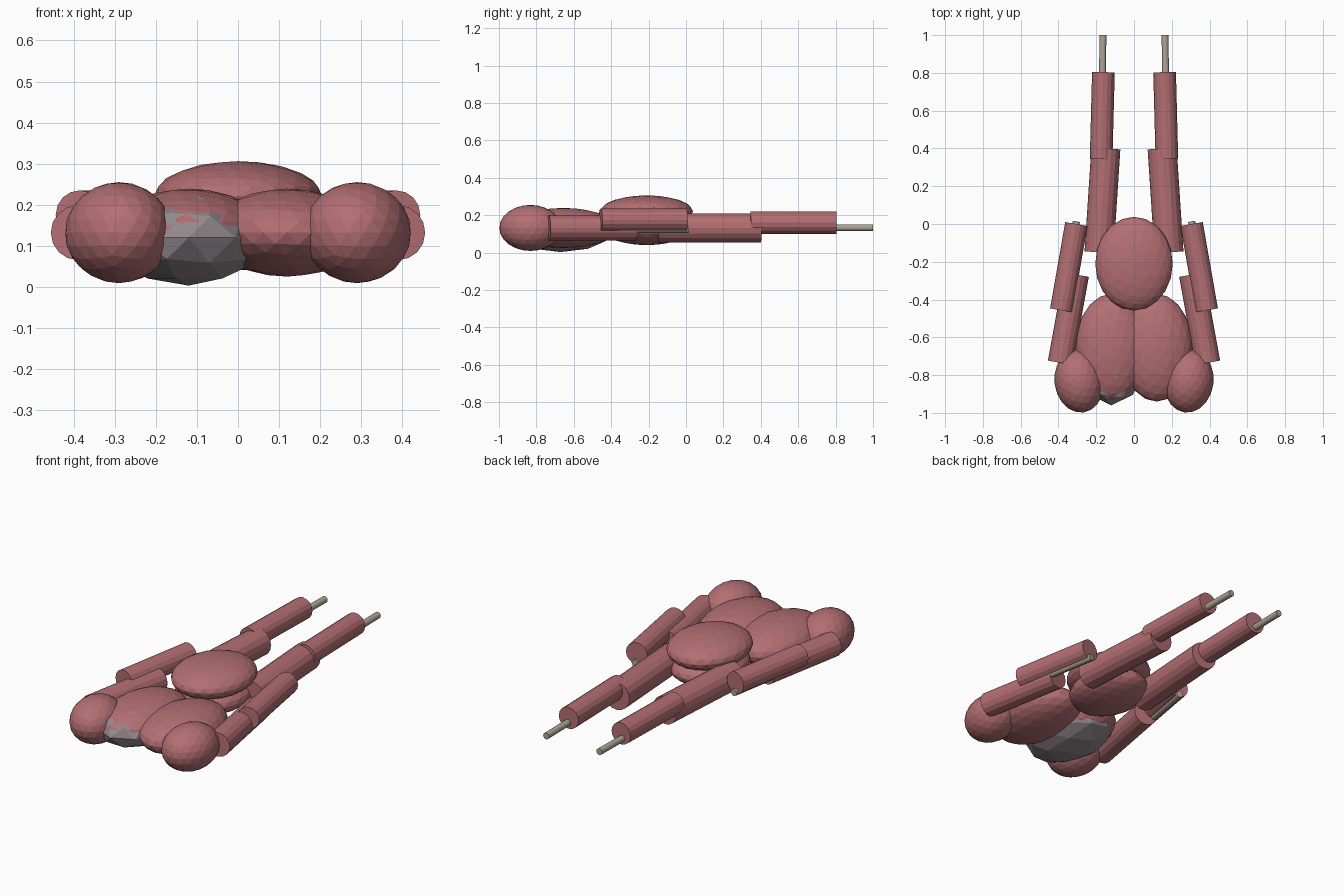
import bpy, math
from mathutils import Vector

if "Cube" in bpy.data.objects:
    bpy.data.objects.remove(bpy.data.objects["Cube"])


def material(name, rgb):
    m = bpy.data.materials.new(name)
    m.diffuse_color = (*rgb, 1.0)
    m.use_nodes = True
    m.node_tree.nodes["Principled BSDF"].inputs["Base Color"].default_value = m.diffuse_color
    return m


RED = material("muscle red", (0.45, 0.158, 0.17))
GREY = material("rib grey", (0.30, 0.255, 0.27))
BONE = material("bone beige", (0.42, 0.38, 0.30))


def ellipsoid(name, centre, radii, mat, detail=3, turn=0.0):
    """Flat-faced ellipsoid made from an icosphere."""
    bpy.ops.mesh.primitive_ico_sphere_add(subdivisions=detail, radius=1, location=centre,
                                          rotation=(0, 0, math.radians(turn)))
    ob = bpy.context.object
    ob.name = name
    ob.scale = radii
    ob.data.materials.append(mat)
    return ob


def rod(name, start, end, radius, mat, sides=16):
    """Capped cylinder between two points."""
    a, b = Vector(start), Vector(end)
    d = b - a
    bpy.ops.mesh.primitive_cylinder_add(vertices=sides, radius=radius, depth=d.length,
                                        location=(a + b) / 2)
    ob = bpy.context.object
    ob.name = name
    ob.rotation_euler = d.to_track_quat('Z', 'Y').to_euler()
    ob.data.materials.append(mat)
    return ob


# Torso: two stacked belly masses and the rib core under one chest half
ellipsoid("belly_upper", (0, -0.21, 0.22), (0.205, 0.248, 0.086), RED)
ellipsoid("belly_lower", (0, -0.21, 0.125), (0.19, 0.235, 0.085), RED)
ellipsoid("rib_core", (-0.12, -0.67, 0.12), (0.193, 0.29, 0.117), GREY, detail=2)

# Paired parts
for side, s in (("left", -1), ("right", 1)):
    ellipsoid(f"chest_{side}", (s * 0.12, -0.655, 0.132), (0.19, 0.285, 0.107), RED)
    ellipsoid(f"shoulder_{side}", (s * 0.29, -0.832, 0.132), (0.131, 0.167, 0.123), RED,
              turn=-s * 8)

    # Arm
    rod(f"upper_arm_{side}", (s * 0.39, -0.735, 0.132), (s * 0.305, -0.268, 0.132), 0.067, RED)
    rod(f"forearm_{side}", (s * 0.385, -0.457, 0.175), (s * 0.305, 0.0, 0.175), 0.06, RED)
    rod(f"forearm_bone_{side}", (s * 0.385, -0.45, 0.125), (s * 0.305, 0.014, 0.125), 0.019, BONE)

    # Leg
    rod(f"thigh_{side}", (s * 0.185, -0.15, 0.132), (s * 0.149, 0.4, 0.132), 0.077, RED)
    rod(f"calf_{side}", (s * 0.174, 0.345, 0.16), (s * 0.162, 0.804, 0.16), 0.06, RED)
    rod(f"shin_bone_{side}", (s * 0.174, 0.39, 0.133), (s * 0.164, 1.0, 0.133), 0.018, BONE)
